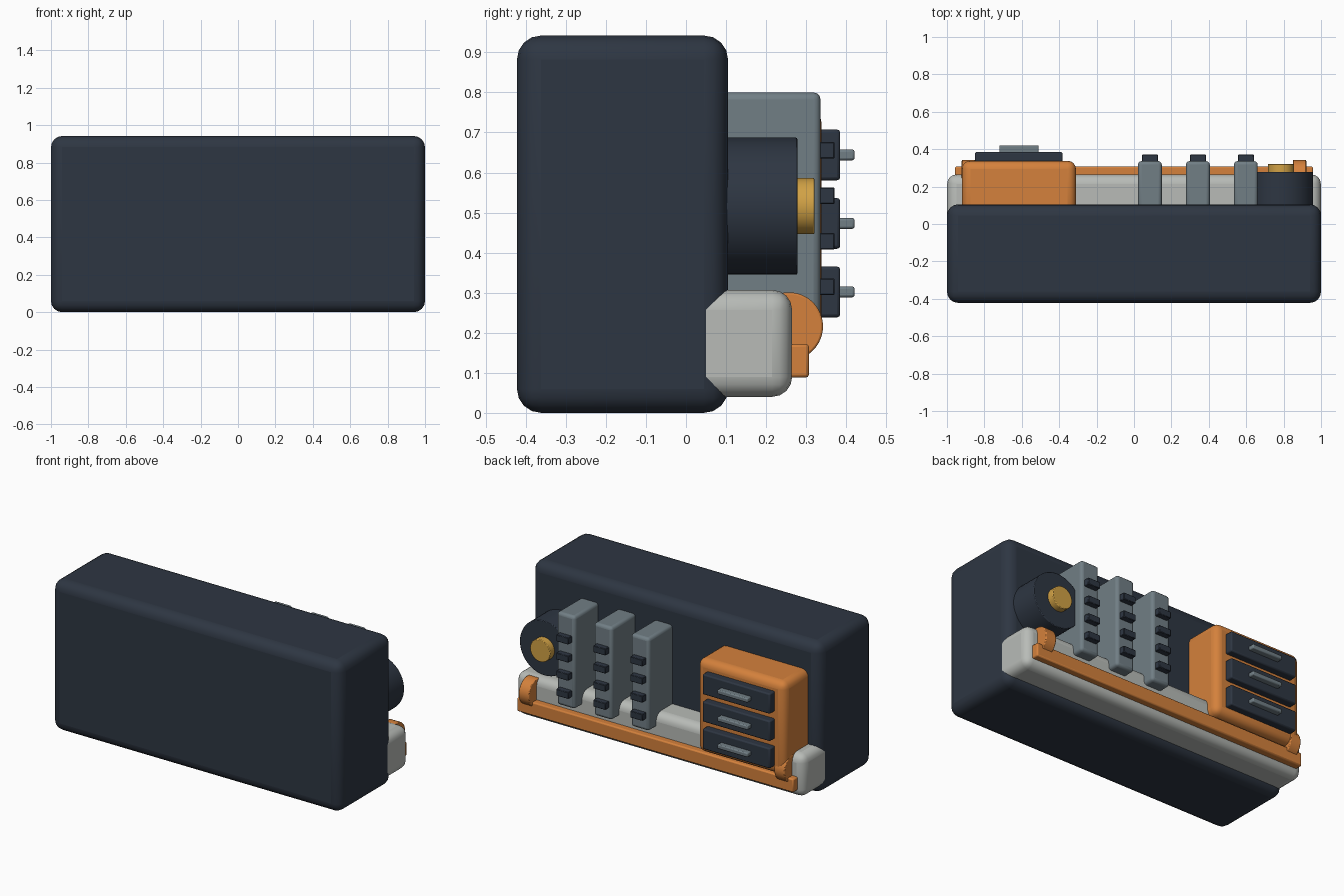
import bpy, math

old = bpy.data.objects.get("Cube")
if old:
    bpy.data.objects.remove(old, do_unlink=True)


def material(name, rgb):
    m = bpy.data.materials.new(name)
    m.use_nodes = True
    colour = (*rgb, 1)
    m.diffuse_color = colour
    m.node_tree.nodes["Principled BSDF"].inputs["Base Color"].default_value = colour
    return m


NAVY = material("dark navy", (0.027, 0.037, 0.055))
STEEL = material("steel grey", (0.165, 0.21, 0.235))
PALE = material("pale grey", (0.48, 0.50, 0.475))
ORANGE = material("orange", (0.66, 0.22, 0.045))
GOLD = material("gold", (0.64, 0.36, 0.06))


def finish(name, mat, bevel, segments):
    o = bpy.context.object
    o.name = name
    o.data.name = name
    o.data.materials.append(mat)
    if bevel:
        mod = o.modifiers.new("rounded edges", 'BEVEL')
        mod.width = bevel
        mod.segments = segments
        mod.limit_method = 'ANGLE'
        mod.angle_limit = math.radians(40)
    bpy.ops.object.shade_smooth_by_angle(angle=math.radians(35))
    return o


def box(name, mat, x, y, z, bevel=0.0, segments=2):
    """Rounded box spanning the given (low, high) ranges."""
    spans = (x, y, z)
    bpy.ops.mesh.primitive_cube_add(size=1, location=[(a + b) / 2 for a, b in spans])
    bpy.context.object.scale = [b - a for a, b in spans]
    bpy.ops.object.transform_apply(location=False, rotation=False, scale=True)
    return finish(name, mat, bevel, segments)


def around(centre, size):
    return (centre - size / 2, centre + size / 2)


def cylinder(name, mat, radius, depth, centre, rotation, bevel=0.0):
    bpy.ops.mesh.primitive_cylinder_add(vertices=48, radius=radius, depth=depth,
                                        location=centre, rotation=rotation)
    return finish(name, mat, bevel, 2)


# Main body and the pale bar running through its lower back
box("main_body", NAVY, (-1, 1), (-0.422, 0.105), (0, 0.942), 0.06, 4)
box("lower_bar", PALE, (-0.999, 0.999), (-0.26, 0.265), (0.04, 0.307), 0.05, 4)

# Orange rail with a rounded bracket at each end
box("rail", ORANGE, (-0.957, 0.957), (0.24, 0.307), (0.088, 0.172), 0.008)
for side, x in (("right", -0.885), ("left", 0.885)):
    cylinder(side + "_bracket", ORANGE, 0.085, 0.072, (x, 0.257, 0.216),
             (0, math.pi / 2, 0), 0.005)

# Cabinet with three drawers and handles
box("cabinet", ORANGE, (-0.92, -0.31), (0.04, 0.338), (0.185, 0.77), 0.045, 4)
for i in range(3):
    z = 0.302 + i * 0.171
    box(f"drawer_{i + 1}", NAVY, (-0.85, -0.382), (0.32, 0.385), around(z, 0.127), 0.008)
    box(f"drawer_handle_{i + 1}", STEEL, (-0.72, -0.51), (0.375, 0.421),
        around(z, 0.027), 0.006)

# Three upright columns, each with four buttons
for i in range(3):
    x = 0.085 + i * 0.2565
    box(f"column_{i + 1}", STEEL, around(x, 0.127), (0.05, 0.336), (0.22, 0.80), 0.018, 3)
    for j in range(4):
        box(f"button_{i + 1}_{j + 1}", NAVY, around(x, 0.085), (0.325, 0.371),
            around(0.315 + j * 0.1135, 0.042), 0.003, 1)

# Round knob with a gold cap
facing_back = (math.pi / 2, 0, 0)
cylinder("knob", NAVY, 0.171, 0.22, (0.786, 0.168, 0.516), facing_back, 0.004)
cylinder("knob_cap", GOLD, 0.07, 0.07, (0.786, 0.286, 0.516), facing_back, 0.004)
